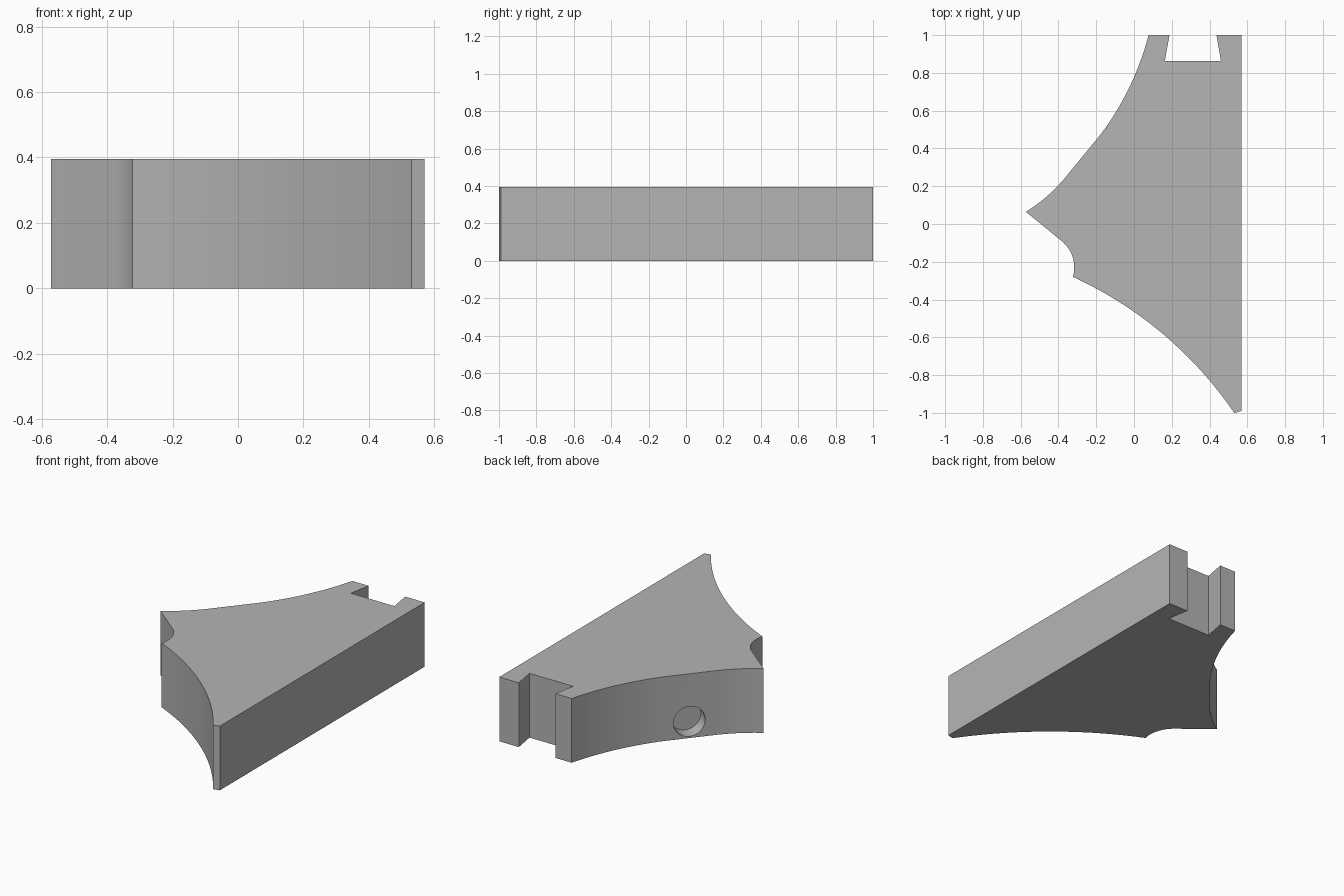
import bpy, bmesh, math
from mathutils import Vector

cube = bpy.data.objects.get("Cube")
if cube:
    bpy.data.objects.remove(cube, do_unlink=True)

HEIGHT = 0.395

grey = bpy.data.materials.new("plain grey")
grey.use_nodes = True
colour = (0.46, 0.46, 0.46, 1)
grey.diffuse_color = colour
grey.node_tree.nodes["Principled BSDF"].inputs["Base Color"].default_value = colour


def arc(start, end, sag, steps):
    """Points of a circular arc, without its end, bulging left of travel."""
    a, b = Vector(start), Vector(end)
    chord = b - a
    half = chord.length / 2
    left = Vector((-chord.y, chord.x)).normalized()
    radius = (half * half + sag * sag) / (2 * sag)
    centre = (a + b) / 2 + left * (sag - radius)
    sweep = 2 * math.asin(half / radius)
    first = a - centre
    turn = math.atan2(first.y, first.x)
    return [centre + radius * Vector((math.cos(turn - sweep * i / steps),
                                      math.sin(turn - sweep * i / steps)))
            for i in range(steps)]


# Outline, running counterclockwise from the back corner
flat_a, flat_b = Vector((-0.173, 0.479)), Vector((-0.373, 0.235))
tip = (-0.572, 0.064)
outline = arc((0.077, 1), flat_a, 0.028, 12) + [flat_a]
outline += arc(flat_b, tip, 0.01, 5) + [Vector(tip)]
outline += arc((-0.373, -0.098), (-0.323, -0.28), 0.026, 10)
outline += arc((-0.323, -0.28), (0.531, -1), 0.076, 18)
outline += [Vector(p) for p in ((0.531, -1), (0.57, -0.99), (0.57, 1),
                                (0.437, 1), (0.46, 0.863),
                                (0.163, 0.863), (0.188, 1))]

# Thick plate with a dovetail notch
bm = bmesh.new()
base = bm.faces.new([bm.verts.new((p.x, p.y, 0)) for p in outline])
top = bmesh.ops.extrude_face_region(bm, geom=[base])
bmesh.ops.translate(bm, vec=(0, 0, HEIGHT),
                    verts=[v for v in top["geom"] if isinstance(v, bmesh.types.BMVert)])
bmesh.ops.recalc_face_normals(bm, faces=bm.faces)
mesh = bpy.data.meshes.new("bracket_plate")
bm.to_mesh(mesh)
bm.free()
mesh.materials.append(grey)
plate = bpy.data.objects.new("bracket_plate", mesh)
bpy.context.collection.objects.link(plate)

# Shallow round socket in the flat part of the back wall
along = (flat_b - flat_a).normalized()
outward = Vector((along.y, -along.x, 0))
middle = (flat_a + flat_b) / 2
depth = 0.09
bpy.ops.mesh.primitive_cylinder_add(
    vertices=40, radius=0.092, depth=2 * depth,
    location=(middle.x, middle.y, 0.102),
    rotation=outward.to_track_quat('Z', 'Y').to_euler())
cutter = bpy.context.object
cutter.name = "socket_cutter"
cutter.hide_render = True
cutter.data.materials.append(grey)

cut = plate.modifiers.new("socket", 'BOOLEAN')
cut.operation = 'DIFFERENCE'
cut.solver = 'EXACT'
cut.object = cutter
bpy.ops.object.select_all(action='DESELECT')
plate.select_set(True)
bpy.context.view_layer.objects.active = plate
bpy.ops.object.modifier_apply(modifier=cut.name)
bpy.data.objects.remove(cutter, do_unlink=True)
bpy.ops.object.shade_smooth_by_angle(angle=math.radians(20))
